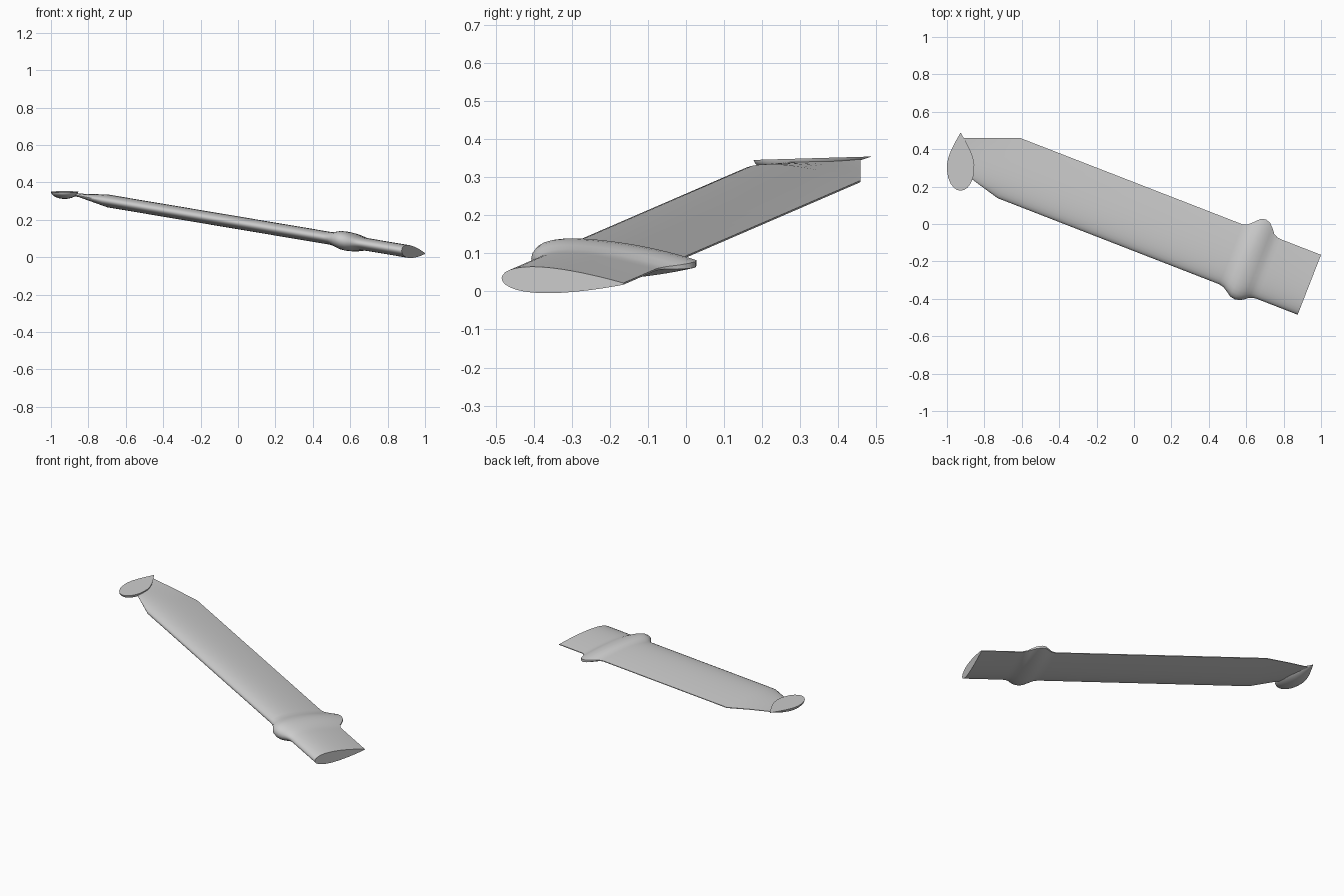
import bpy, bmesh, math
from mathutils import Vector

if "Cube" in bpy.data.objects:
    bpy.data.objects.remove(bpy.data.objects["Cube"])


def loft(name, rings):
    """Skin a list of equal-length closed rings and cap both ends."""
    bm = bmesh.new()
    vs = [[bm.verts.new(p) for p in r] for r in rings]
    n = len(rings[0])
    for a, b in zip(vs, vs[1:]):
        for i in range(n):
            j = (i + 1) % n
            bm.faces.new((a[i], a[j], b[j], b[i]))
    bm.faces.new(vs[0])
    bm.faces.new(vs[-1])
    bmesh.ops.remove_doubles(bm, verts=bm.verts, dist=1e-5)
    bmesh.ops.recalc_face_normals(bm, faces=bm.faces)
    me = bpy.data.meshes.new(name)
    bm.to_mesh(me)
    bm.free()
    ob = bpy.data.objects.new(name, me)
    bpy.context.collection.objects.link(ob)
    bpy.ops.object.select_all(action='DESELECT')
    ob.select_set(True)
    bpy.context.view_layer.objects.active = ob
    bpy.ops.object.shade_smooth_by_angle(angle=math.radians(35))
    return ob


def foil(t):
    return 2.969 * math.sqrt(t) - 1.26 * t - 3.516 * t**2 + 2.843 * t**3 - 1.015 * t**4


def blunt(t):
    return math.sqrt(1 - (1 - t)**12) * (1 - t**2.5) + 0.12 * t


STEPS = [(1 - math.cos(math.pi * i / 18)) / 2 for i in range(19)]


def section(lead, trail, half, mix=0.0):
    """Vertical aerofoil ring from leading to trailing edge."""
    lead, trail = Vector(lead), Vector(trail)

    def pt(t, sign):
        h = half * ((1 - mix) * foil(t) + mix * blunt(t)) + 0.0015 * t
        return lead.lerp(trail, t) + Vector((0, 0, sign * h))
    return [pt(t, 1) for t in STEPS] + [pt(t, -1) for t in reversed(STEPS[1:])]


def wing_section(x, bump=0.0):
    """Constant-chord wing at leading-edge x, swollen by bump."""
    lead = Vector((x, -0.485 - 0.3885 * (x - 0.875), 0.035 - 0.168 * (x - 0.875)))
    trail = lead + Vector((0.125, 0.32, -0.015))
    d = (trail - lead).normalized()
    return section(lead - d * 0.045 * bump, trail + d * 0.07 * bump,
                   0.034 + 0.018 * bump, bump)


# Wing: root, swollen rib, straight panel, tapering tip
stations = [(0.875, 0), (0.66, 0), (0.64, .04), (0.62, .2), (0.60, .58), (0.58, .88),
            (0.555, 1), (0.53, .9), (0.505, .5), (0.48, .13), (0.455, 0), (-0.73, 0)]
rings = [wing_section(x, b) for x, b in stations]
rings.append(section((-0.865, 0.238, 0.332), (-0.77, 0.459, 0.322), 0.010))
rings.append(section((-0.975, 0.325, 0.346), (-0.91, 0.459, 0.346), 0.003))
loft("wing", rings)

# Tip pod: flat-topped teardrop with a rounded belly
outline = [(0, 0.001), (.015, .02), (.05, .036), (.12, .053), (.22, .066), (.33, .072),
           (.45, .073), (.57, .066), (.7, .051), (.85, .027), (1, 0.0005)]
pod = []
for u, w in outline:
    ring = []
    for i in range(13):
        a = math.pi * i / 12
        ring.append((-0.927 + w * math.cos(a), 0.178 + 0.31 * u,
                     0.346 + 0.009 * u - 0.52 * w * math.sin(a)))
    pod.append(ring)
loft("tip_pod", pod)
